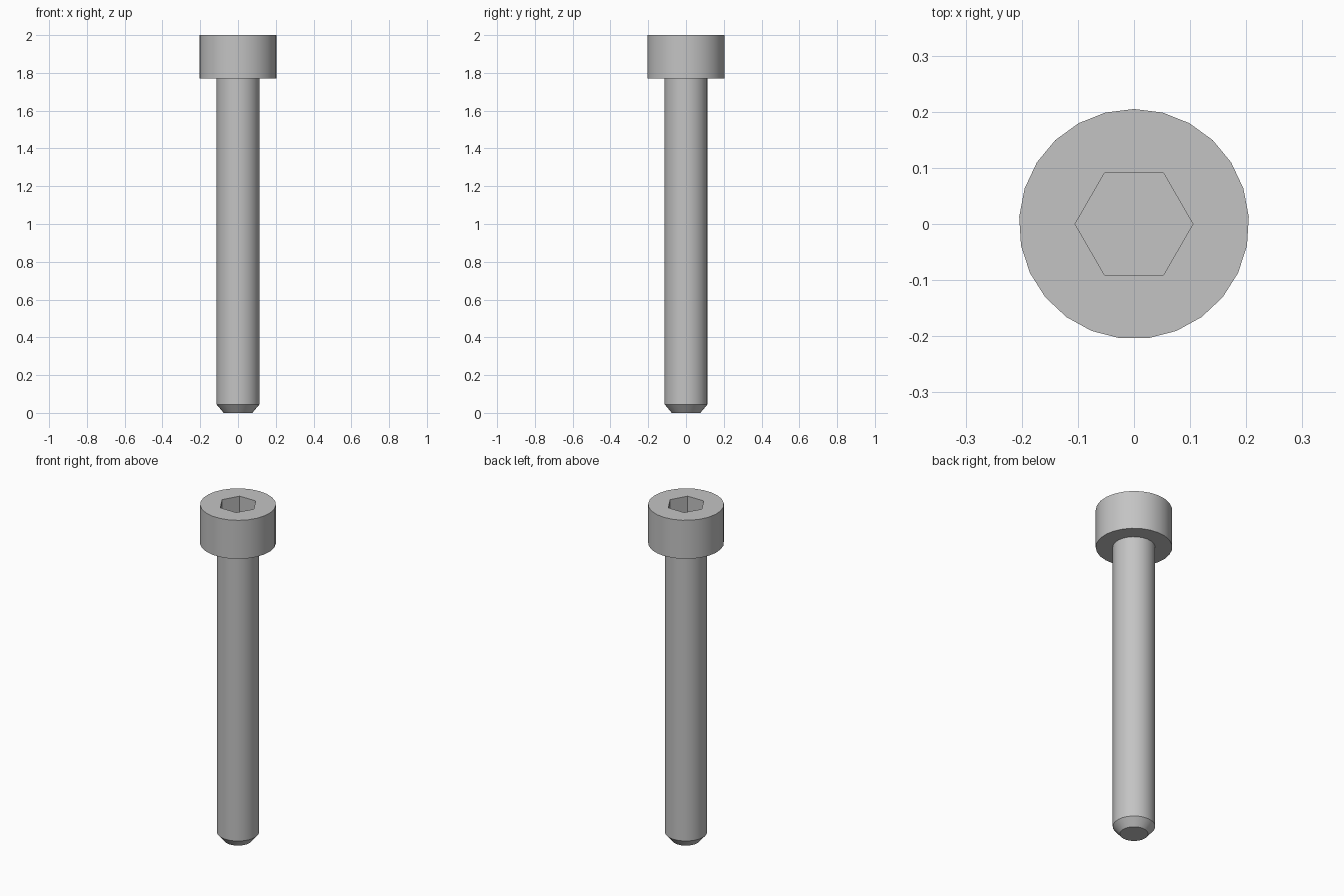
import bpy, bmesh, math

cube = bpy.data.objects.get("Cube")
if cube:
    bpy.data.objects.remove(cube, do_unlink=True)

SIDES = 25
SHANK_R, TIP_R, HEAD_R, HEX_R = 0.114, 0.076, 0.205, 0.105
CHAMFER_Z, HEAD_Z, TOP_Z, SOCKET_Z = 0.045, 1.77, 2.0, 1.885

steel = bpy.data.materials.new("grey_steel")
steel.use_nodes = True
colour = (0.55, 0.55, 0.55, 1)
steel.diffuse_color = colour
steel.node_tree.nodes["Principled BSDF"].inputs["Base Color"].default_value = colour


def ring(bm, radius, z, sides=SIDES, start=math.pi / 2):
    """A closed polygon of vertices at one height."""
    turn = 2 * math.pi / sides
    return [bm.verts.new((radius * math.cos(start + i * turn),
                          radius * math.sin(start + i * turn), z))
            for i in range(sides)]


def wall(bm, low, high):
    """Quads joining two rings with equal vertex counts."""
    for i in range(len(low)):
        j = (i + 1) % len(low)
        bm.faces.new((low[i], low[j], high[j], high[i]))


def loop_edges(bm, verts):
    pairs = zip(verts, verts[1:] + verts[:1])
    return [bm.edges.get(p) or bm.edges.new(p) for p in pairs]


def finish(bm, name):
    mesh = bpy.data.meshes.new(name)
    bm.to_mesh(mesh)
    bm.free()
    mesh.materials.append(steel)
    obj = bpy.data.objects.new(name, mesh)
    bpy.context.collection.objects.link(obj)
    bpy.ops.object.select_all(action='DESELECT')
    obj.select_set(True)
    bpy.context.view_layer.objects.active = obj
    bpy.ops.object.shade_smooth_by_angle(angle=math.radians(30))


# Shank with a chamfered tip, open where it meets the head
bm = bmesh.new()
tip = ring(bm, TIP_R, 0)
chamfer = ring(bm, SHANK_R, CHAMFER_Z)
neck = ring(bm, SHANK_R, HEAD_Z)
bm.faces.new(tip[::-1])
wall(bm, tip, chamfer)
wall(bm, chamfer, neck)
finish(bm, "shank")

# Cylindrical head with a hexagonal socket
bm = bmesh.new()
collar = ring(bm, SHANK_R, HEAD_Z)
base = ring(bm, HEAD_R, HEAD_Z)
rim = ring(bm, HEAD_R, TOP_Z)
mouth = ring(bm, HEX_R, TOP_Z, 6, 0)
floor = ring(bm, HEX_R, SOCKET_Z, 6, 0)
wall(bm, collar, base)
wall(bm, base, rim)
wall(bm, mouth, floor)
bm.faces.new(floor)
top = bmesh.ops.triangle_fill(
    bm, use_beauty=True, normal=(0, 0, 1),
    edges=loop_edges(bm, rim) + loop_edges(bm, mouth))
for face in [g for g in top["geom"] if isinstance(g, bmesh.types.BMFace)]:
    face.normal_update()
    if face.normal.z < 0:
        face.normal_flip()
finish(bm, "head")
